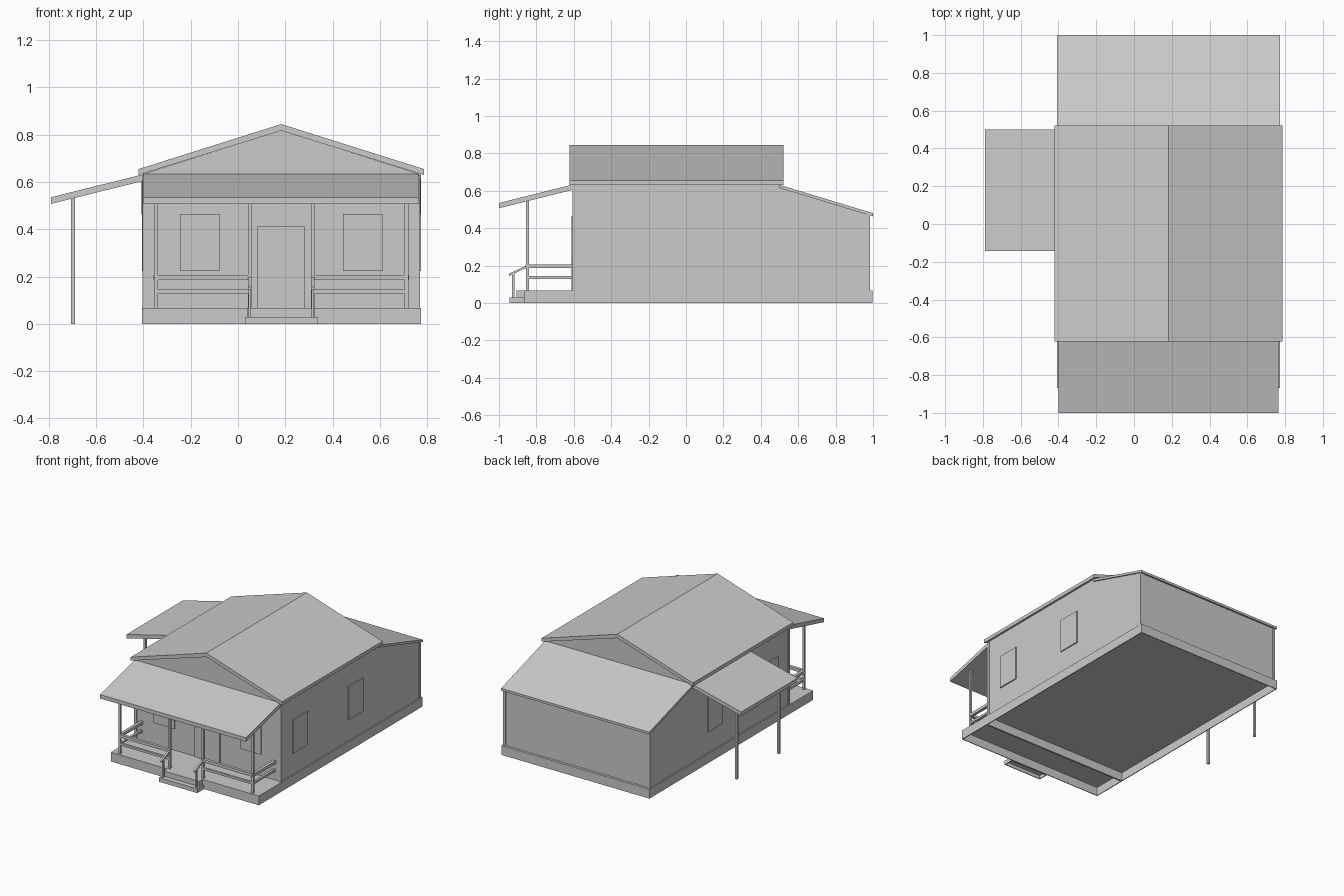
import bpy, bmesh
from mathutils import Vector

if "Cube" in bpy.data.objects:
    bpy.data.objects.remove(bpy.data.objects["Cube"])

CX = 0.183  # centre line of the house


def finish(name, bm):
    bmesh.ops.recalc_face_normals(bm, faces=bm.faces)
    me = bpy.data.meshes.new(name)
    bm.to_mesh(me)
    bm.free()
    ob = bpy.data.objects.new(name, me)
    bpy.context.collection.objects.link(ob)
    return ob


def prism(name, profile, axis, a, b):
    """Extrude a 2D profile from a to b; axis 'x' takes (y, z), axis 'y' takes (x, z)."""
    bm = bmesh.new()
    co = (lambda p: (a, p[0], p[1])) if axis == 'x' else (lambda p: (p[0], a, p[1]))
    face = bm.faces.new([bm.verts.new(co(p)) for p in profile])
    ext = bmesh.ops.extrude_face_region(bm, geom=[face])
    move = Vector((b - a, 0, 0)) if axis == 'x' else Vector((0, b - a, 0))
    bmesh.ops.translate(bm, vec=move, verts=[v for v in ext['geom'] if isinstance(v, bmesh.types.BMVert)])
    return finish(name, bm)


def box(name, x, y, z):
    return prism(name, [(x[0], z[0]), (x[1], z[0]), (x[1], z[1]), (x[0], z[1])], 'y', y[0], y[1])


def slab(name, p, q, t, axis, a, b):
    """Sloping slab whose top runs from p to q, with vertical thickness t."""
    return prism(name, [p, q, (q[0], q[1] - t), (p[0], p[1] - t)], axis, a, b)


def open_box(name, x, y, z):
    """Box with no underside, given a thin shell."""
    ob = box(name, x, y, z)
    bm = bmesh.new()
    bm.from_mesh(ob.data)
    bm.normal_update()
    bmesh.ops.delete(bm, geom=[f for f in bm.faces if f.normal.z < -0.9], context='FACES')
    bm.to_mesh(ob.data)
    bm.free()
    mod = ob.modifiers.new("shell", 'SOLIDIFY')
    mod.thickness = 0.008
    mod.offset = -1


# foundation, porch deck and steps
open_box("house_foundation", (-0.407, 0.773), (-0.61, 0.998), (0, 0.067))
open_box("porch_deck", (-0.407, 0.773), (-0.867, -0.61), (0, 0.067))
open_box("lower_step", (0.03, 0.336), (-0.943, -0.867), (0, 0.03))
box("upper_step", (0.04, 0.326), (-0.906, -0.867), (0.03, 0.067))

# walls and gable
XL, XR, YF, YB = -0.399, 0.765, -0.603, 0.98
prism("house_walls", [(YF, 0.067), (YB, 0.067), (YB, 0.47), (0.5, 0.615), (0.5, 0.635), (YF, 0.635)], 'x', XL, XR)
prism("gable", [(XL, 0.635), (XR, 0.635), (CX, 0.818)], 'y', YF, 0.503)

# roofs
prism("main_roof", [(-0.42, 0.655), (CX, 0.845), (0.786, 0.655), (0.786, 0.63), (CX, 0.817), (-0.42, 0.63)],
      'y', -0.622, 0.522)
slab("porch_roof", (-1.0, 0.535), (-0.595, 0.636), 0.028, 'x', -0.4, 0.764)
slab("back_roof", (0.5, 0.632), (1.0, 0.48), 0.017, 'x', -0.408, 0.774)
slab("side_roof", (-0.79, 0.536), (-0.395, 0.634), 0.028, 'y', -0.142, 0.5)

# corner trim
for x in ((XL - 0.004, XL + 0.016), (XR - 0.016, XR + 0.004)):
    box("front_corner_trim", x, (YF - 0.005, YF + 0.014), (0.067, 0.632))
    box("back_corner_trim", x, (YB - 0.014, YB + 0.005), (0.067, 0.473))

# door and windows
box("door", (0.083, 0.281), (YF - 0.008, YF), (0.067, 0.414))
for s in (-1, 1):
    c = CX + s * 0.345
    box("front_window", (c - 0.083, c + 0.083), (YF - 0.008, YF + 0.01), (0.223, 0.464))
    wall = XR if s > 0 else XL
    for y in (-0.39, 0.241):
        box("side_window", (wall - 0.008, wall + 0.008), (y - 0.083, y + 0.083), (0.223, 0.464))

# porch posts, railings and stair handrails, mirrored about the centre line
PY = -0.848
for s in (-1, 1):
    outer, inner = CX + s * 0.53, CX + s * 0.133
    for x in (outer, inner):
        box("porch_post", (x - 0.008, x + 0.008), (PY - 0.008, PY + 0.008), (0.067, 0.552))
    for z in ((0.186, 0.207), (0.129, 0.145)):
        h = (z[1] - z[0]) / 2
        box("front_rail", (min(outer, inner), max(outer, inner)), (PY - h, PY + h), z)
        box("side_rail", (outer - h, outer + h), (PY, YF), z)
    slab("stair_handrail", (-0.946, 0.157), (PY, 0.203), 0.012, 'x', inner - 0.007, inner + 0.007)
    box("stair_post", (inner - 0.005, inner + 0.005), (-0.929, -0.918), (0.03, 0.158))

# side roof posts
for y in (-0.06, 0.42):
    box("side_roof_post", (-0.706, -0.69), (y - 0.008, y + 0.008), (0, 0.54))
